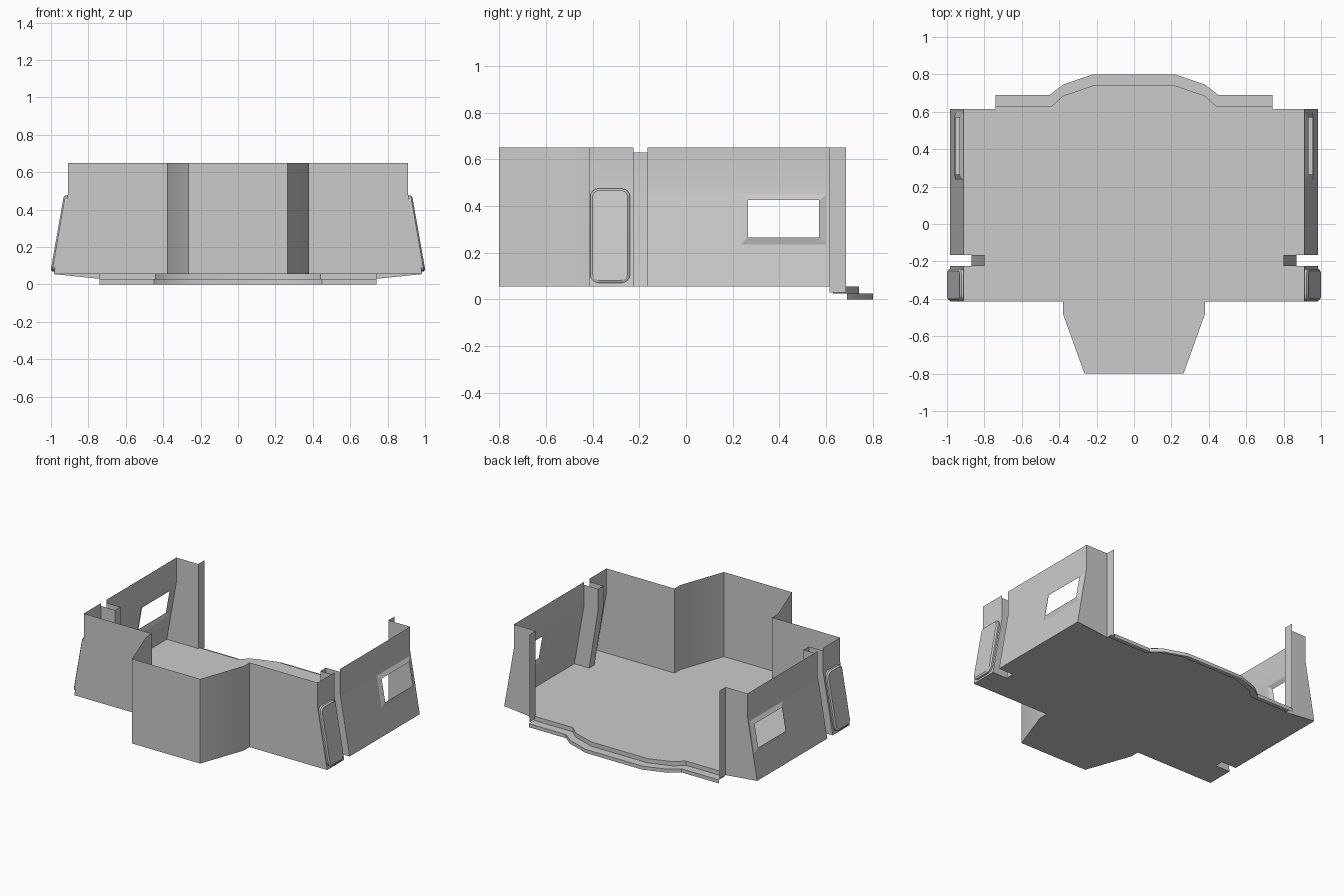
import bpy, bmesh, math

if "Cube" in bpy.data.objects:
    bpy.data.objects.remove(bpy.data.objects["Cube"])

FLOOR, BEND, TOP = 0.055, 0.48, 0.65


def side(z, base=0.985, upper=0.91):
    """x of the side wall: leans in up to BEND, then vertical"""
    return upper + (base - upper) * max(0, (BEND - z) / (BEND - FLOOR))


def finish(name, bm):
    """make a half part, mirrored over x = 0"""
    bmesh.ops.remove_doubles(bm, verts=bm.verts, dist=1e-5)
    me = bpy.data.meshes.new(name)
    bm.to_mesh(me)
    bm.free()
    ob = bpy.data.objects.new(name, me)
    bpy.context.collection.objects.link(ob)
    bpy.ops.object.select_all(action='DESELECT')
    ob.select_set(True)
    bpy.context.view_layer.objects.active = ob
    bpy.ops.object.shade_smooth_by_angle(angle=math.radians(30))
    ob.modifiers.new("mirror", 'MIRROR').use_clip = True
    return ob


def sheet(name, rows, skip=(), closed=False, cap=False):
    """quads between rows of points; skip lists (row, column) holes"""
    bm = bmesh.new()
    vs = [[bm.verts.new(p) for p in r] for r in rows]
    n = len(rows[0])
    for j in range(len(vs) - 1):
        for i in range(n if closed else n - 1):
            if (j, i) not in skip:
                k = (i + 1) % n
                bm.faces.new((vs[j][i], vs[j][k], vs[j + 1][k], vs[j + 1][i]))
    if cap:
        bm.faces.new(vs[-1])
    return finish(name, bm)


# floor with groove notch and bowed rear edge
rear_inner = [(0.74, 0.63), (0.44, 0.63), (0.38, 0.685), (0.22, 0.74), (0, 0.74)]
rear_outer = [(0.74, 0.69), (0.45, 0.69), (0.38, 0.745), (0.22, 0.8), (0, 0.8)]
plan = [(0, -0.8), (0.265, -0.8), (0.38, -0.48), (0.38, -0.415),
        (0.985, -0.415), (0.985, -0.225), (0.87, -0.225), (0.87, -0.165),
        (0.985, -0.165), (0.985, 0.615), (0.74, 0.615)] + rear_inner
bm = bmesh.new()
bm.faces.new([bm.verts.new((x, y, FLOOR)) for x, y in plan])
finish("floor", bm)

# stepped rear edge
sheet("rear_step", [[(x, y, z) for x, y in path] for path, z in
                    ((rear_outer, 0), (rear_outer, 0.025),
                     (rear_inner, 0.025), (rear_inner, FLOOR))])

# front wall with projecting bay
sheet("front_wall", [[(x, y, z) for x, y in plan[:4]] + [(side(z), -0.415, z)]
                     for z in (FLOOR, BEND, TOP)])

# side walls in front of and behind the groove, with window hole
sheet("side_wall_front", [[(side(z), y, z) for y in (-0.415, -0.225)]
                          for z in (FLOOR, BEND, TOP)])
sheet("side_wall_rear", [[(side(z), y, z) for y in (-0.165, 0.235, 0.6, 0.615)]
                         for z in (FLOOR, 0.235, 0.45, BEND, TOP)], skip=[(1, 1)])

# recessed vertical groove
rows = []
for z in (FLOOR, BEND, 0.63):
    o, i = side(z), side(z, 0.87, 0.80)
    rows.append([(o, -0.225, z), (i, -0.225, z), (i, -0.165, z), (o, -0.165, z)])
sheet("side_groove", rows)

# rear corner wall with a flange beside the opening
sheet("rear_wall", [[(side(z), 0.615, z), (0.74, 0.615, max(z, 0.03) if z > FLOOR else 0.03),
                     (0.74, 0.685, z if z > FLOOR else 0.03)]
                    for z in (FLOOR, BEND, TOP)])


def ring(y0, y1, z0, z1, lift, r=0, seg=4):
    """rectangle (optionally rounded) lying on the side wall, lifted outward"""
    pts = []
    for c, (cy, cz) in enumerate(((y1 - r, z1 - r), (y0 + r, z1 - r),
                                  (y0 + r, z0 + r), (y1 - r, z0 + r))):
        for k in range(seg + 1 if r else 1):
            a = math.pi / 2 * (c + k / seg)
            y, z = cy + r * math.cos(a), cz + r * math.sin(a)
            pts.append((side(z) + lift, y, z))
    return pts


# raised bevelled window surround
sheet("window_frame", [ring(0.235, 0.6, 0.235, 0.45, 0),
                       ring(0.265, 0.57, 0.265, 0.425, 0.013)], closed=True)

# raised rounded side panel
sheet("side_panel", [ring(-0.41, -0.24, 0.07, 0.475, 0, 0.035),
                     ring(-0.41, -0.24, 0.07, 0.475, 0.012, 0.035),
                     ring(-0.4, -0.25, 0.082, 0.467, 0.02, 0.028)],
      closed=True, cap=True)
